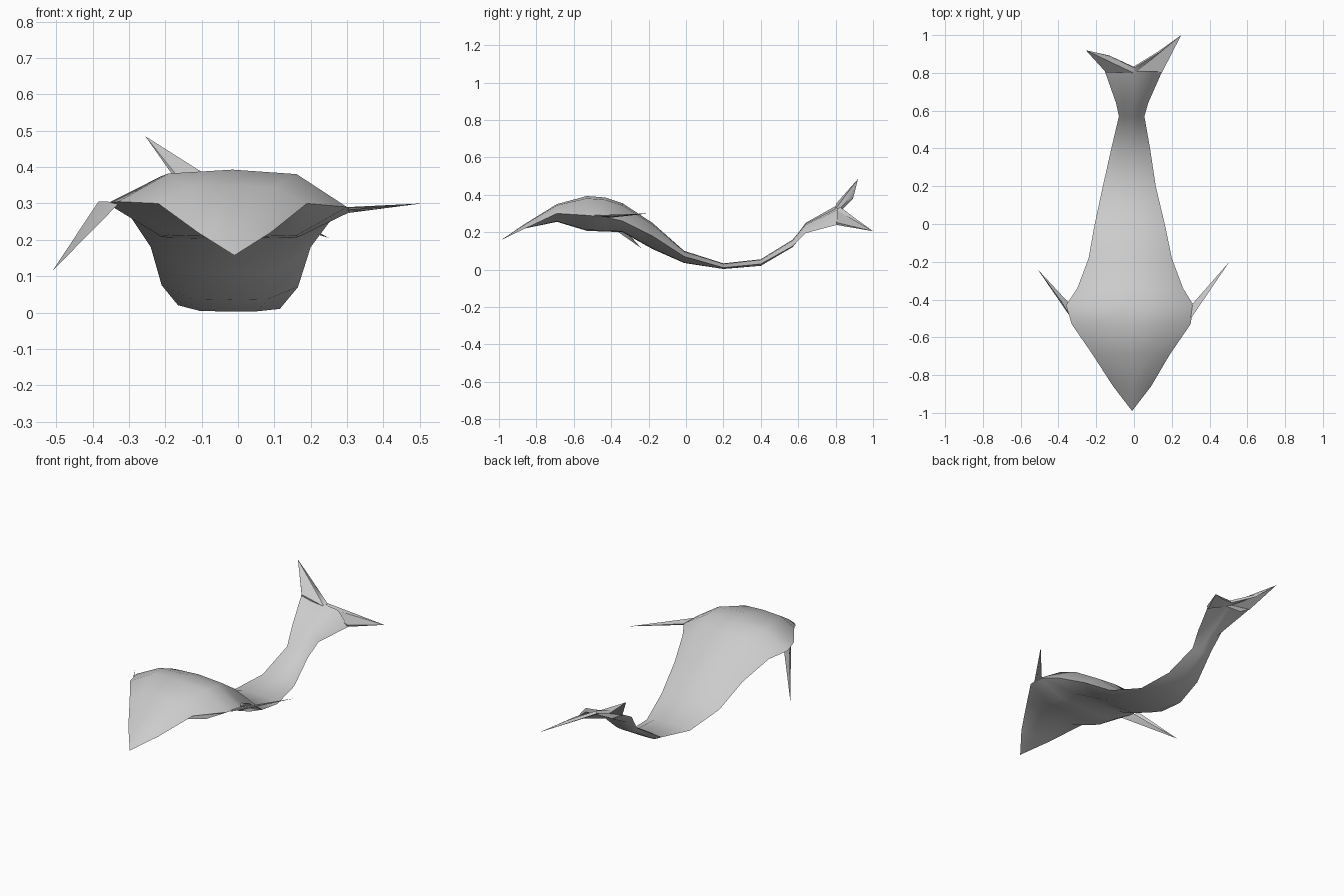
import bpy
import bmesh
from mathutils import Vector

cube = bpy.data.objects.get("Cube")
if cube:
    bpy.data.objects.remove(cube, do_unlink=True)

# One plain skin colour
skin = bpy.data.materials.new("light grey")
skin.use_nodes = True
colour = (0.6, 0.6, 0.6, 1.0)
skin.diffuse_color = colour
skin.node_tree.nodes["Principled BSDF"].inputs["Base Color"].default_value = colour


def finish(bm, name, smooth_angle=1.0):
    """Turn a bmesh into a named, smooth shaded object."""
    bmesh.ops.remove_doubles(bm, verts=bm.verts, dist=0.0005)
    bmesh.ops.recalc_face_normals(bm, faces=bm.faces)
    mesh = bpy.data.meshes.new(name)
    bm.to_mesh(mesh)
    bm.free()
    mesh.materials.append(skin)
    obj = bpy.data.objects.new(name, mesh)
    bpy.context.collection.objects.link(obj)
    bpy.ops.object.select_all(action="DESELECT")
    obj.select_set(True)
    bpy.context.view_layer.objects.active = obj
    bpy.ops.object.shade_smooth_by_angle(angle=smooth_angle)
    return obj


def cross_section(y, left, right, edge_left, edge_right, top, bottom):
    """Ring with sharp side edges, a rounded back and a flat belly."""
    middle = (left + right) / 2
    ring = [Vector((left, y, edge_left))]
    for height, drop in ((top, 0.12), (bottom, 0.06)):
        upper = []
        for side, edge in ((left, edge_left), (right, edge_right)):
            x = middle + (side - middle) * 0.56
            upper.append(Vector((x, y, height + (edge - height) * drop)))
        upper.insert(1, Vector((middle, y, height)))
        if height == top:
            ring += upper + [Vector((right, y, edge_right))]
        else:
            ring += reversed(upper)
    return ring


def loft(bm, rings):
    """Skin neighbouring rings with quads."""
    loops = [[bm.verts.new(p) for p in ring] for ring in rings]
    for a, b in zip(loops, loops[1:]):
        for i in range(len(a)):
            j = (i + 1) % len(a)
            bm.faces.new((a[i], a[j], b[j], b[i]))
    return loops


# Body: y, left x, right x, left edge z, right edge z, top z, bottom z
stations = [
    (-0.86, -0.11, 0.09, 0.22, 0.22, 0.245, 0.22),
    (-0.69, -0.22, 0.19, 0.30, 0.30, 0.35, 0.255),
    (-0.53, -0.33, 0.30, 0.305, 0.29, 0.393, 0.207),
    (-0.43, -0.36, 0.315, 0.30, 0.28, 0.385, 0.203),
    (-0.34, -0.30, 0.26, 0.27, 0.26, 0.355, 0.2),
    (-0.18, -0.24, 0.20, 0.18, 0.18, 0.25, 0.11),
    (-0.01, -0.21, 0.165, 0.075, 0.07, 0.10, 0.035),
    (0.2, -0.165, 0.115, 0.02, 0.01, 0.033, 0.003),
    (0.4, -0.12, 0.085, 0.045, 0.03, 0.055, 0.02),
    (0.57, -0.08, 0.055, 0.155, 0.125, 0.16, 0.12),
    (0.64, -0.095, 0.075, 0.25, 0.195, 0.245, 0.205),
    (0.81, -0.155, 0.15, 0.345, 0.24, 0.33, 0.30),
]
bm = bmesh.new()
loops = loft(bm, [cross_section(*s) for s in stations])
nose = bm.verts.new((-0.01, -0.99, 0.157))
first = loops[0]
for i, v in enumerate(first):
    bm.faces.new((nose, first[(i + 1) % len(first)], v))
bm.faces.new(loops[-1])
finish(bm, "body")


# Thin pointed blades: tail lobes and side fins
def blade(name, outline, thickness):
    """Fan of triangles from the first point, closed by a parallel back."""
    bm = bmesh.new()
    points = [Vector(p) for p in outline]
    normal = (points[1] - points[0]).cross(points[-1] - points[0]).normalized()
    tip = max(range(len(points)), key=lambda i: abs(points[i].x))
    front, back = [], []
    for i, p in enumerate(points):
        offset = normal * (0.0 if i == tip else thickness / 2)
        front.append(bm.verts.new(p + offset))
        back.append(bm.verts.new(p - offset))
    for i in range(1, len(points) - 1):
        bm.faces.new((front[0], front[i], front[i + 1]))
        bm.faces.new((back[0], back[i + 1], back[i]))
    for i in range(len(points)):
        j = (i + 1) % len(points)
        bm.faces.new((front[i], back[i], back[j], front[j]))
    finish(bm, name)


notch = (0, 0.83, 0.325)
blade("tail_lobe_right", [
    (0, 0.80, 0.315), (-0.15, 0.805, 0.345), (-0.255, 0.92, 0.485),
    (-0.13, 0.89, 0.385), notch], 0.016)
blade("tail_lobe_left", [
    (0, 0.80, 0.315), (0.145, 0.805, 0.245), (0.25, 1.0, 0.205),
    (0.13, 0.91, 0.265), notch], 0.016)
blade("side_fin_right", [
    (-0.33, -0.5, 0.30), (-0.385, -0.41, 0.302),
    (-0.51, -0.24, 0.115), (-0.345, -0.42, 0.29)], 0.008)
blade("side_fin_left", [
    (0.30, -0.5, 0.286), (0.345, -0.42, 0.284),
    (0.505, -0.2, 0.30), (0.305, -0.43, 0.278)], 0.008)
